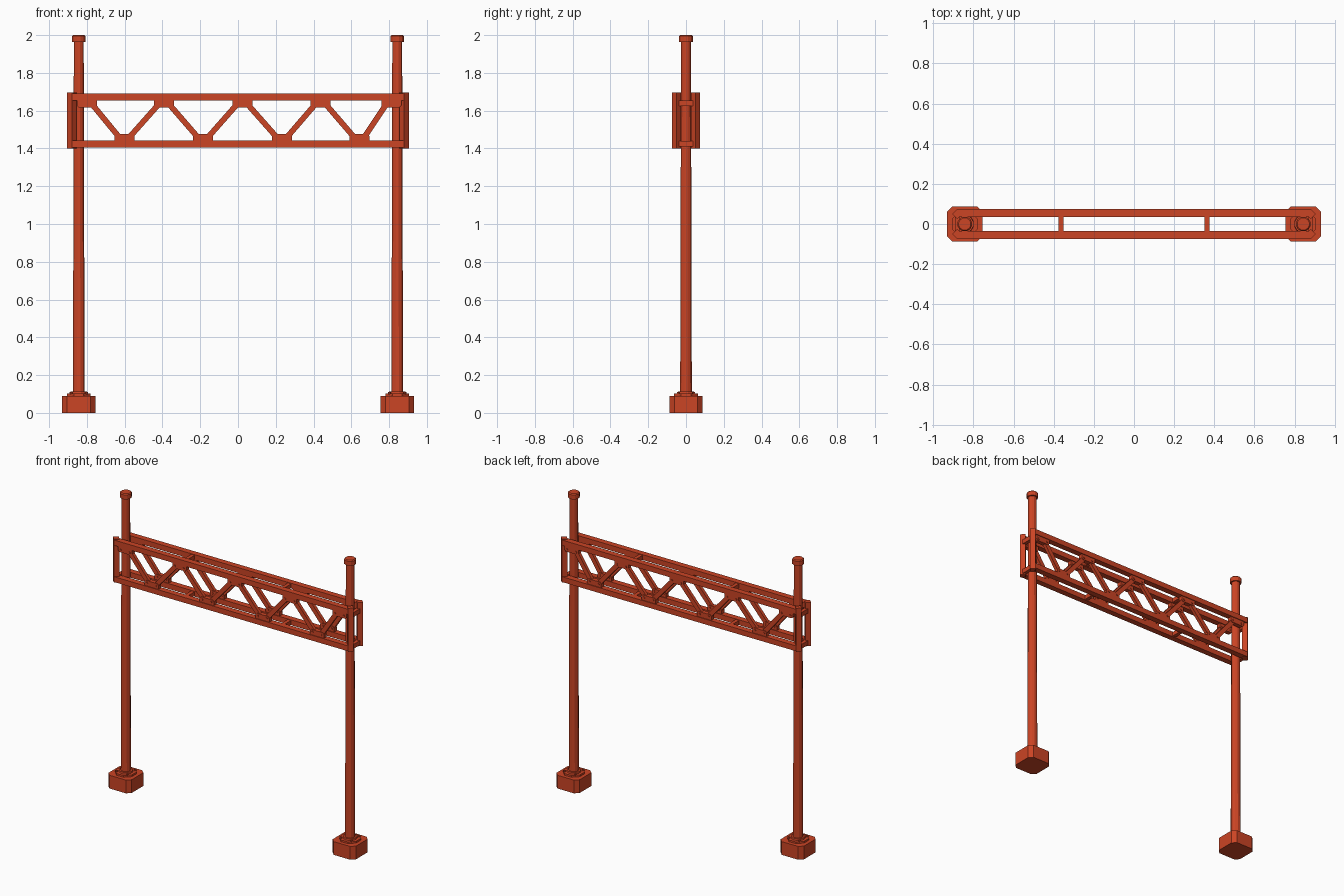
import bpy
import bmesh
import math
from mathutils import Matrix

cube = bpy.data.objects.get("Cube")
if cube:
    bpy.data.objects.remove(cube, do_unlink=True)

paint = bpy.data.materials.new("red_orange_paint")
paint.use_nodes = True
COLOUR = (0.6, 0.058, 0.018, 1)
paint.diffuse_color = COLOUR
paint.node_tree.nodes["Principled BSDF"].inputs["Base Color"].default_value = COLOUR

POST_X = 0.843
TRUSS_Y = 0.055


def finish(name, bm):
    bmesh.ops.recalc_face_normals(bm, faces=bm.faces)
    mesh = bpy.data.meshes.new(name)
    bm.to_mesh(mesh)
    bm.free()
    mesh.materials.append(paint)
    obj = bpy.data.objects.new(name, mesh)
    bpy.context.collection.objects.link(obj)
    return obj


def box(name, centre, size, turn=0, axis='Z'):
    bm = bmesh.new()
    place = Matrix.Translation(centre) @ Matrix.Rotation(turn, 4, axis) @ Matrix.Diagonal((*size, 1))
    bmesh.ops.create_cube(bm, size=1, matrix=place)
    return finish(name, bm)


def tube(name, centre, r_low, r_high, height, sides, axis='Z'):
    bm = bmesh.new()
    place = Matrix.Translation(centre)
    if axis == 'Y':
        place = place @ Matrix.Rotation(math.pi / 2, 4, 'X')
    place = place @ Matrix.Rotation(math.pi / sides, 4, 'Z')
    bmesh.ops.create_cone(bm, cap_ends=True, segments=sides, radius1=r_low,
                          radius2=r_high, depth=height, matrix=place)
    return finish(name, bm)


def prism(name, outline, depth, place):
    # extrude a flat outline along its local z, centred on the plane
    bm = bmesh.new()
    face = bm.faces.new([bm.verts.new((u, v, -depth / 2)) for u, v in outline])
    new = bmesh.ops.extrude_face_region(bm, geom=[face])["geom"]
    bmesh.ops.translate(bm, verts=[g for g in new if isinstance(g, bmesh.types.BMVert)],
                        vec=(0, 0, depth))
    bm.transform(place)
    return finish(name, bm)


# Columns: footing, flange, bolts, tapered post and cap
H, C = 0.0875, 0.062
footing_outline = [(H, -C), (H, C), (C, H), (-C, H), (-H, C), (-H, -C), (-C, -H), (C, -H)]
for side, label in ((1, "left"), (-1, "right")):
    x = side * POST_X
    prism(label + "_footing", footing_outline, 0.09, Matrix.Translation((x, 0, 0.045)))
    tube(label + "_flange", (x, 0, 0.095), 0.068, 0.068, 0.014, 8)
    tube(label + "_collar", (x, 0, 0.104), 0.047, 0.044, 0.016, 12)
    for sx in (1, -1):
        for sy in (1, -1):
            tube(label + "_anchor_bolt", (x + sx * 0.041, sy * 0.041, 0.104), 0.008, 0.008, 0.012, 6)
    tube(label + "_post", (x, 0, 1.03), 0.032, 0.027, 1.88, 12)
    tube(label + "_cap", (x, 0, 1.979), 0.037, 0.037, 0.03, 12)
    tube(label + "_cap_top", (x, 0, 1.997), 0.037, 0.031, 0.006, 12)

    # end frame: diamond-set uprights and ties around the post
    for sy in (1, -1):
        box(label + "_end_upright", (side * 0.88, sy * 0.05, 1.548), (0.035, 0.035, 0.296), math.pi / 4)
    for z in (1.64, 1.424):
        box(label + "_end_tie", (side * 0.88, 0, z), (0.024, 0.09, 0.03))
    # ties between the two trusses
    for z in (1.672, 1.424):
        box(label + "_cross_tie", (side * 0.363, 0, z), (0.025, 0.09, 0.028))


# Trusses, front and back
TOP_X = [-0.8, -0.392, 0.023, 0.437, 0.812]
LOW_X = [-0.602, -0.186, 0.232, 0.642]
for sy, label in ((-1, "front"), (1, "back")):
    y = sy * TRUSS_Y
    for name, z in (("_top_chord", 1.672), ("_bottom_chord", 1.423)):
        box(label + name, (0, y, z), (1.76, 0.04, 0.036))

    # gusset plates with clipped free corners, each with two bolts
    for xs, z, flip in ((TOP_X, 1.637, 1), (LOW_X, 1.457, -1)):
        outline = [(-0.053, 0.022 * flip), (0.053, 0.022 * flip), (0.053, -0.009 * flip),
                   (0.043, -0.02 * flip), (-0.043, -0.02 * flip), (-0.053, -0.009 * flip)]
        for x in xs:
            place = Matrix.Translation((x, y, z)) @ Matrix.Rotation(math.pi / 2, 4, 'X')
            prism(label + "_gusset", outline, 0.03, place)
            for dx in (-0.034, 0.034):
                tube(label + "_gusset_bolt", (x + dx, y, z - 0.004 * flip), 0.007, 0.007, 0.038, 6, 'Y')

    # zigzag braces
    for i, low in enumerate(LOW_X):
        for top, s in ((TOP_X[i], 1), (TOP_X[i + 1], -1)):
            x0, z0 = top + s * 0.025, 1.637
            x1, z1 = low - s * 0.025, 1.457
            box(label + "_brace", ((x0 + x1) / 2, y, (z0 + z1) / 2),
                (math.hypot(x1 - x0, z1 - z0), 0.022, 0.03),
                -math.atan2(z1 - z0, x1 - x0), 'Y')
